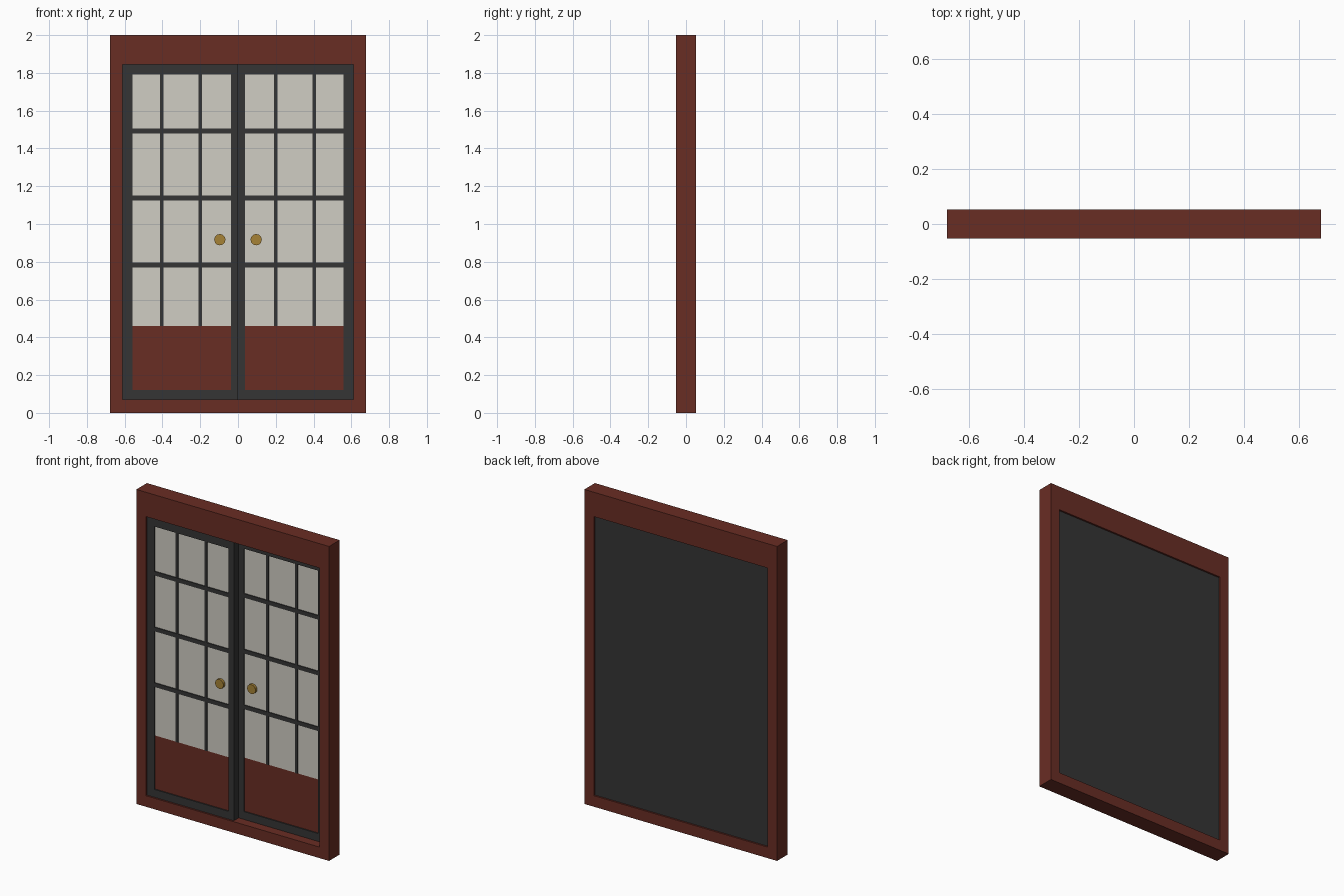
import bpy, bmesh, math
from mathutils import Matrix, Vector

if "Cube" in bpy.data.objects:
    bpy.data.objects.remove(bpy.data.objects["Cube"])


def material(name, rgb):
    m = bpy.data.materials.new(name)
    lin = [((c / 255 + 0.055) / 1.055) ** 2.4 for c in rgb]
    m.diffuse_color = (*lin, 1)
    m.use_nodes = True
    m.node_tree.nodes["Principled BSDF"].inputs["Base Color"].default_value = m.diffuse_color
    return m


RED = material("red_wood", (105, 45, 36))
GREY = material("dark_grey", (53, 53, 53))
PAPER = material("pale_paper", (208, 205, 195))
BRASS = material("brass", (166, 130, 54))


def finish(name, bm, mat):
    me = bpy.data.meshes.new(name)
    bm.to_mesh(me)
    bm.free()
    ob = bpy.data.objects.new(name, me)
    me.materials.append(mat)
    bpy.context.collection.objects.link(ob)
    return ob


def add_box(bm, x0, x1, y0, y1, z0, z1):
    m = Matrix.Translation(((x0 + x1) / 2, (y0 + y1) / 2, (z0 + z1) / 2))
    bmesh.ops.create_cube(bm, size=1, matrix=m @ Matrix.Diagonal((x1 - x0, y1 - y0, z1 - z0, 1)))


def box(name, mat, *dims):
    bm = bmesh.new()
    add_box(bm, *dims)
    return finish(name, bm, mat)


def ring(name, mat, outer, inner, y0, y1):
    """Rectangular frame; outer and inner are (x0, x1, z0, z1)."""
    bm = bmesh.new()

    def loop(r, y):
        a, b, c, d = r
        return [bm.verts.new((x, y, z)) for x, z in ((a, c), (b, c), (b, d), (a, d))]
    loops = [loop(outer, y0), loop(inner, y0), loop(inner, y1), loop(outer, y1)]
    for k in range(4):
        p, q = loops[k], loops[(k + 1) % 4]
        for i in range(4):
            j = (i + 1) % 4
            bm.faces.new((p[i], p[j], q[j], q[i]))
    bmesh.ops.recalc_face_normals(bm, faces=bm.faces)
    return finish(name, bm, mat)


# Outer wooden frame and the plain backing board
W, D, OW, Z0, Z1 = 0.678, 0.053, 0.612, 0.07, 1.845
ring("outer_frame", RED, (-W, W, 0, 2), (-OW, OW, Z0, Z1), -D, D)
box("back_board", GREY, -OW, OW, 0.025, 0.042, Z0, Z1)


def leaf(side, s, y, thick):
    """Sliding door leaf; s is -1 left or 1 right, y is its front face."""
    def span(a, b):
        return sorted((s * a, s * b))
    x0, x1 = span(0.038, 0.558)
    ring(side + "_leaf_frame", GREY, (*span(0, OW), Z0, Z1), (x0, x1, 0.12, 1.792), y, y + thick)
    g = y + 0.007
    box(side + "_pane", PAPER, x0, x1, g, g + 0.012, 0.46, 1.792)
    box(side + "_lower_panel", RED, x0, x1, g, g + 0.012, 0.12, 0.46)
    # Lattice bars
    bm = bmesh.new()
    for c in (0.199, 0.403):
        a, b = span(c - 0.009, c + 0.009)
        add_box(bm, a, b, y + 0.002, g + 0.002, 0.46, 1.792)
    for z in (0.784, 1.138, 1.493):
        add_box(bm, x0, x1, y + 0.001, g + 0.002, z - 0.013, z + 0.013)
    finish(side + "_lattice", bm, GREY)
    # Round pull
    bm = bmesh.new()
    bmesh.ops.create_cone(bm, cap_ends=True, segments=12, radius1=0.03, radius2=0.03, depth=0.018,
                          matrix=Matrix.Translation((s * 0.096, g - 0.007, 0.917))
                          @ Matrix.Rotation(math.pi / 2, 4, 'X'))
    finish(side + "_pull", bm, BRASS)


leaf("left", -1, -0.042, 0.045)
leaf("right", 1, 0.006, 0.022)
